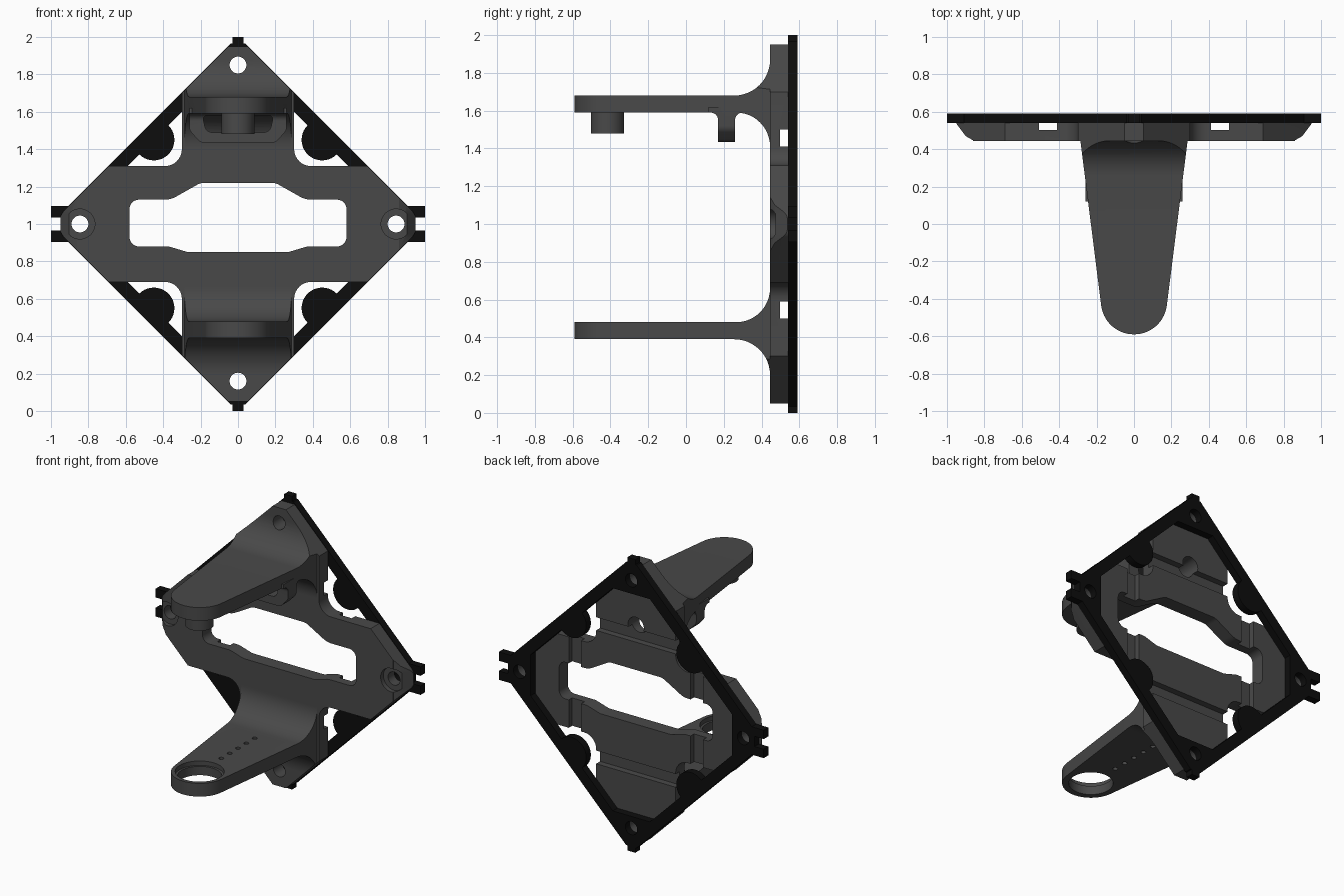
import bpy, bmesh, math
from mathutils import Vector

cube = bpy.data.objects.get("Cube")
if cube:
    bpy.data.objects.remove(cube, do_unlink=True)


def material(name, v):
    m = bpy.data.materials.new(name)
    m.use_nodes = True
    m.diffuse_color = (v, v, v, 1)
    b = m.node_tree.nodes["Principled BSDF"]
    b.inputs["Base Color"].default_value = (v, v, v, 1)
    b.inputs["Roughness"].default_value = 0.7
    return m


GREY = material("dark grey plastic", 0.066)
BLACK = material("black plastic", 0.004)


def rounded(corners, n=8):
    """Polygon from (u, v[, radius]) corners, with arcs where a radius is given."""
    out = []
    for i, c in enumerate(corners):
        p = Vector(c[:2])
        r = c[2] if len(c) > 2 else 0
        if not r:
            out.append(p)
            continue
        a = (Vector(corners[i - 1][:2]) - p).normalized()
        b = (Vector(corners[(i + 1) % len(corners)][:2]) - p).normalized()
        h = a.angle(b) / 2
        centre = p + (a + b).normalized() * r / math.sin(h)
        v0 = p + a * r / math.tan(h) - centre
        v1 = p + b * r / math.tan(h) - centre
        w = v0.angle(v1)
        for k in range(n + 1):
            t = k / n
            out.append(centre + (v0 * math.sin((1 - t) * w) + v1 * math.sin(t * w)) / math.sin(w))
    return out


def prism(name, pts, axis, lo, hi, mat=GREY):
    """Extrude a polygon along an axis; u, v are the other two axes in order."""
    def place(p, d):
        return {"x": (d, p[0], p[1]), "y": (p[0], d, p[1]), "z": (p[0], p[1], d)}[axis]
    bm = bmesh.new()
    a = [bm.verts.new(place(p, lo)) for p in pts]
    b = [bm.verts.new(place(p, hi)) for p in pts]
    bm.faces.new(a)
    bm.faces.new(b[::-1])
    for i in range(len(pts)):
        j = (i + 1) % len(pts)
        bm.faces.new((a[j], a[i], b[i], b[j]))
    bmesh.ops.recalc_face_normals(bm, faces=bm.faces)
    me = bpy.data.meshes.new(name)
    bm.to_mesh(me)
    bm.free()
    me.materials.append(mat)
    ob = bpy.data.objects.new(name, me)
    bpy.context.collection.objects.link(ob)
    return ob


def disc(u, v, r, axis, lo, hi, mat=GREY, n=40):
    pts = [(u + r * math.cos(2 * math.pi * k / n), v + r * math.sin(2 * math.pi * k / n)) for k in range(n)]
    return prism("disc", pts, axis, lo, hi, mat)


def box(x0, x1, y0, y1, z0, z1):
    return prism("box", [(x0, y0), (x1, y0), (x1, y1), (x0, y1)], "z", z0, z1)


def boolean(ob, other, op):
    m = ob.modifiers.new("bool", "BOOLEAN")
    m.operation, m.solver, m.object = op, "EXACT", other
    bpy.context.view_layer.objects.active = ob
    bpy.ops.object.modifier_apply(modifier=m.name)
    bpy.data.objects.remove(other, do_unlink=True)


def mirror_x(half):
    return half + [(-c[0],) + tuple(c[1:]) for c in reversed(half)]


def four_way(quarter):
    """Quarter outline (x > 0, z > 1) mirrored about x = 0 and z = 1."""
    low = [(c[0], 2 - c[1]) + tuple(c[2:]) for c in reversed(quarter)]
    return mirror_x(quarter + low)


def mounting_holes(ob):
    for x, z in ((0, 1.85), (0, 0.16), (0.845, 1), (-0.845, 1)):
        boolean(ob, disc(x, z, 0.045, "y", 0.3, 0.7), "DIFFERENCE")


# Black diamond frame with corner tabs
frame = prism("diamond_frame", four_way([(0.03, 2), (0.03, 1.965), (0.04, 1.965), (0.91, 1.095),
              (1, 1.095), (1, 1.035), (0.93, 1.035)]), "y", 0.54, 0.59, BLACK)
opening = prism("opening", four_way([(0.14, 1.76), (0.76, 1.14)]), "y", 0.5, 0.65, BLACK)
for sx in (-1, 1):
    for sz in (-1, 1):
        boolean(opening, disc(0.45 * sx, 1 + 0.45 * sz, 0.11, "y", 0.45, 0.7, BLACK), "DIFFERENCE")
boolean(frame, opening, "DIFFERENCE")
mounting_holes(frame)

# Bracket plate with bevelled side tips
outline = rounded(four_way([(0.05, 1.95), (0.30, 1.70), (0.30, 1.31, 0.09), (0.69, 1.31), (0.95, 1.05, 0.06)]))
bracket = prism("bracket", outline, "y", 0.445, 0.54)
tips = mirror_x([(0.86, 0.40), (0.86, 0.447), (0.90, 0.47), (0.96, 0.55)])
boolean(bracket, prism("tips", tips, "z", -0.1, 2.1), "INTERSECT")

# Two tapering arms with filleted roots
side = rounded([(-0.62, 1.59), (0.445, 1.59, 0.18), (0.445, 1.40), (0.5, 1.40), (0.5, 1.88),
                (0.445, 1.88), (0.445, 1.68, 0.19), (-0.62, 1.68)], 12)
plan = rounded(mirror_x([(0.296, 0.52), (0.156, -0.59, 0.176)]), 14)
diamond = [(0, 2), (1, 1), (0, 0), (-1, 1)]
for lower in (False, True):
    pts = [(p[0], 2.07 - p[1]) if lower else tuple(p) for p in side]
    arm = prism("arm", pts, "x", -0.4, 0.4)
    boolean(arm, prism("plan", plan, "z", -0.1, 2.1), "INTERSECT")
    boolean(arm, prism("clip", diamond, "y", -0.8, 0.8), "INTERSECT")
    boolean(bracket, arm, "UNION")

# Strap loop under the upper arm
loop = prism("loop", rounded([(0.26, 1.62), (0.26, 1.50, 0.05), (0.20, 1.435, 0.04),
             (-0.20, 1.435, 0.04), (-0.26, 1.50, 0.05), (-0.26, 1.62)]), "y", 0.1, 0.33)
flare = rounded([(0.12, 1.63), (0.12, 1.59), (0.17, 1.59, 0.04), (0.17, 1.40),
                 (0.26, 1.40), (0.26, 1.59, 0.04), (0.32, 1.59), (0.32, 1.63)])
boolean(loop, prism("flare", flare, "x", -0.5, 0.5), "INTERSECT")
slot = rounded([(0.19, 1.58, 0.02), (0.17, 1.49, 0.04), (-0.17, 1.49, 0.04), (-0.19, 1.58, 0.02)])
boolean(loop, prism("slot", slot, "y", 0, 0.4), "DIFFERENCE")
boolean(bracket, loop, "UNION")

# Peg under the upper arm tip
boolean(bracket, disc(0, -0.415, 0.088, "z", 1.48, 1.62), "UNION")

# Central window
window = rounded(mirror_x([(0.20, 1.22, 0.08), (0.36, 1.13, 0.12), (0.58, 1.13, 0.05),
                           (0.58, 0.88, 0.05), (0.37, 0.88, 0.08), (0.27, 0.85, 0.08)]))
boolean(bracket, prism("window", window, "y", 0.3, 0.7), "DIFFERENCE")

# Rear grooves
for s in (-1, 1):
    boolean(bracket, box(0.46 * s - 0.047, 0.46 * s + 0.047, 0.503, 0.6, 0.62, 1.38), "DIFFERENCE")
    z = 1 + 0.455 * s
    boolean(bracket, box(-0.4, 0.4, 0.497, 0.6, z - 0.045, z + 0.045), "DIFFERENCE")

# Screw holes, side counterbores and the cable hole behind the loop
mounting_holes(bracket)
for s in (-1, 1):
    boolean(bracket, disc(0.845 * s, 1, 0.08, "y", 0.3, 0.475), "DIFFERENCE")
boolean(bracket, disc(0, 1.52, 0.06, "y", 0.275, 0.7), "DIFFERENCE")

# Ring opening and row of small holes in the lower arm
boolean(bracket, disc(0, -0.413, 0.137, "z", 0.3, 0.6), "DIFFERENCE")
boolean(bracket, disc(0, -0.413, 0.152, "z", 0.45, 0.6), "DIFFERENCE")
for k in range(5):
    boolean(bracket, disc(0, -0.18 + 0.09 * k, 0.016, "z", 0.3, 0.6, n=16), "DIFFERENCE")

# Smooth curved faces, keep edges sharp
bpy.ops.object.select_all(action="DESELECT")
for ob in (frame, bracket):
    ob.select_set(True)
bpy.context.view_layer.objects.active = bracket
bpy.ops.object.shade_smooth_by_angle(angle=math.radians(30))
